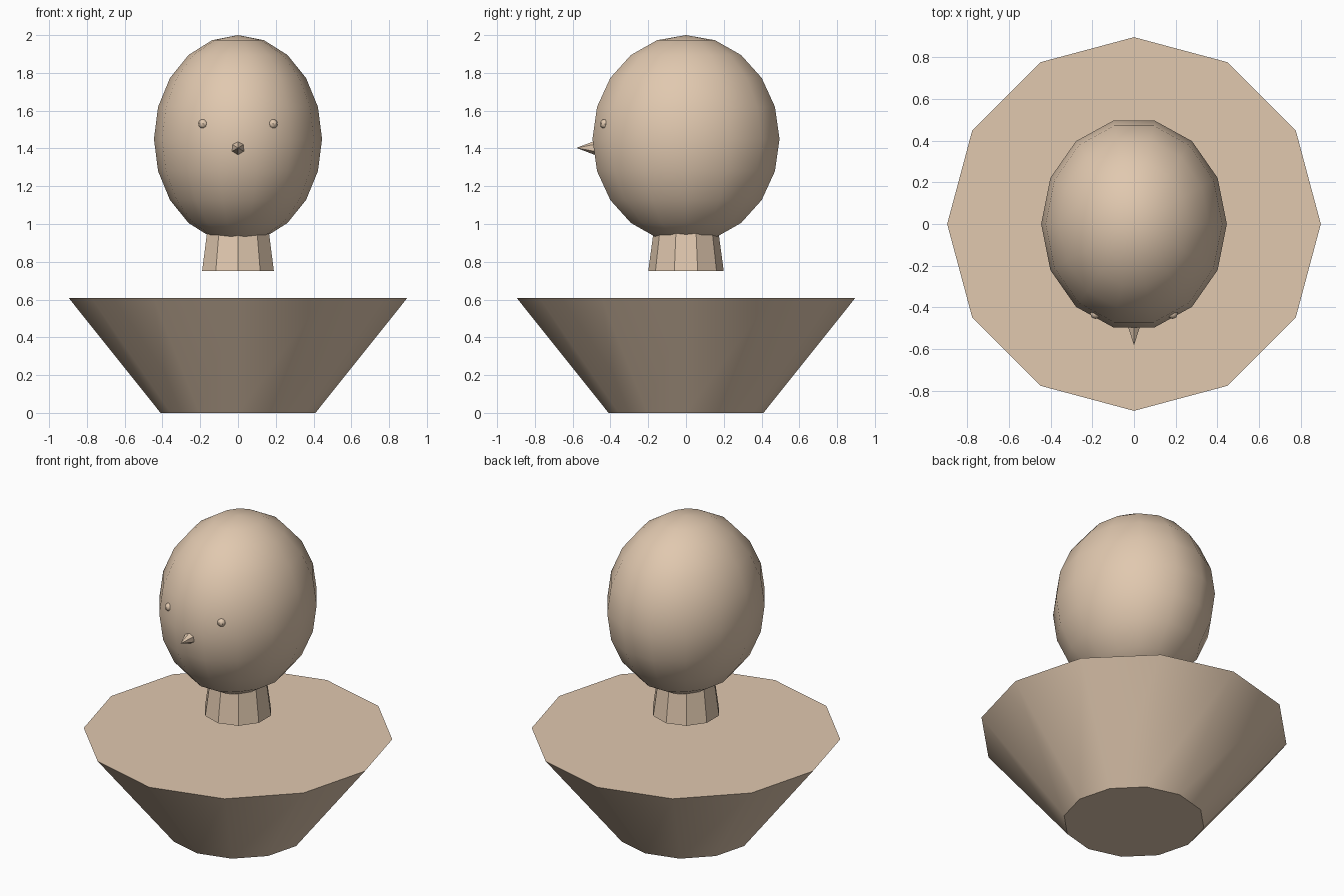
import bpy, bmesh, math
from mathutils import Matrix

if "Cube" in bpy.data.objects:
    bpy.data.objects.remove(bpy.data.objects["Cube"])

skin = bpy.data.materials.new("warm tan")
skin.diffuse_color = (0.75, 0.58, 0.43, 1)
skin.use_nodes = True
skin.node_tree.nodes["Principled BSDF"].inputs["Base Color"].default_value = skin.diffuse_color


def finish(name, bm, matrix):
    bm.transform(matrix)
    bmesh.ops.recalc_face_normals(bm, faces=bm.faces)
    mesh = bpy.data.meshes.new(name)
    bm.to_mesh(mesh)
    bm.free()
    mesh.materials.append(skin)
    ob = bpy.data.objects.new(name, mesh)
    bpy.context.collection.objects.link(ob)
    bpy.ops.object.select_all(action='DESELECT')
    ob.select_set(True)
    bpy.context.view_layer.objects.active = ob
    bpy.ops.object.shade_smooth_by_angle(angle=math.radians(35))
    return ob


def frustum(name, sides, r_low, r_high, z0, z1, turn=0.0, matrix=Matrix()):
    """Capped cone with its first corner at angle turn; r_high 0 makes a point."""
    bm = bmesh.new()

    def ring(r, z):
        return [bm.verts.new((r * math.cos(turn + math.tau * i / sides),
                              r * math.sin(turn + math.tau * i / sides), z))
                for i in range(sides)]
    low = ring(r_low, z0)
    bm.faces.new(low)
    high = ring(r_high, z1) if r_high else None
    tip = None if high else bm.verts.new((0, 0, z1))
    for i in range(sides):
        j = (i + 1) % sides
        bm.faces.new((low[i], low[j], high[j], high[i]) if high
                     else (low[i], low[j], tip))
    if high:
        bm.faces.new(high)
    return finish(name, bm, matrix)


def ball(name, segments, rings, centre, radii):
    """Sphere with a corner on the +x axis, scaled per axis."""
    bm = bmesh.new()
    bmesh.ops.create_uvsphere(bm, u_segments=segments, v_segments=rings, radius=1)
    widest = max((v for v in bm.verts if abs(v.co.z) < 0.01), key=lambda v: v.co.x)
    spin = Matrix.Rotation(-math.atan2(widest.co.y, widest.co.x), 4, 'Z')
    return finish(name, bm, Matrix.Translation(centre) @ Matrix.Diagonal((*radii, 1)) @ spin)


# flared shoulders and separate neck
frustum("shoulders", 12, 0.41, 0.895, 0, 0.607)
frustum("neck", 10, 0.20, 0.15, 0.75, 1.12, math.pi / 2)

# head
ball("head", 14, 10, (0, 0, 1.45), (0.445, 0.508, 0.55))

# eyes
for side, x in (("left", 0.185), ("right", -0.185)):
    ball(side + "_eye", 8, 6, (x, -0.43, 1.53), (0.025, 0.025, 0.025))

# pointed nose, axis turned from +z to -y
frustum("nose", 6, 0.04, 0, 0.475, 0.58, math.pi / 2,
        Matrix.Translation((0, 0, 1.403)) @ Matrix.Rotation(math.pi / 2, 4, 'X'))
